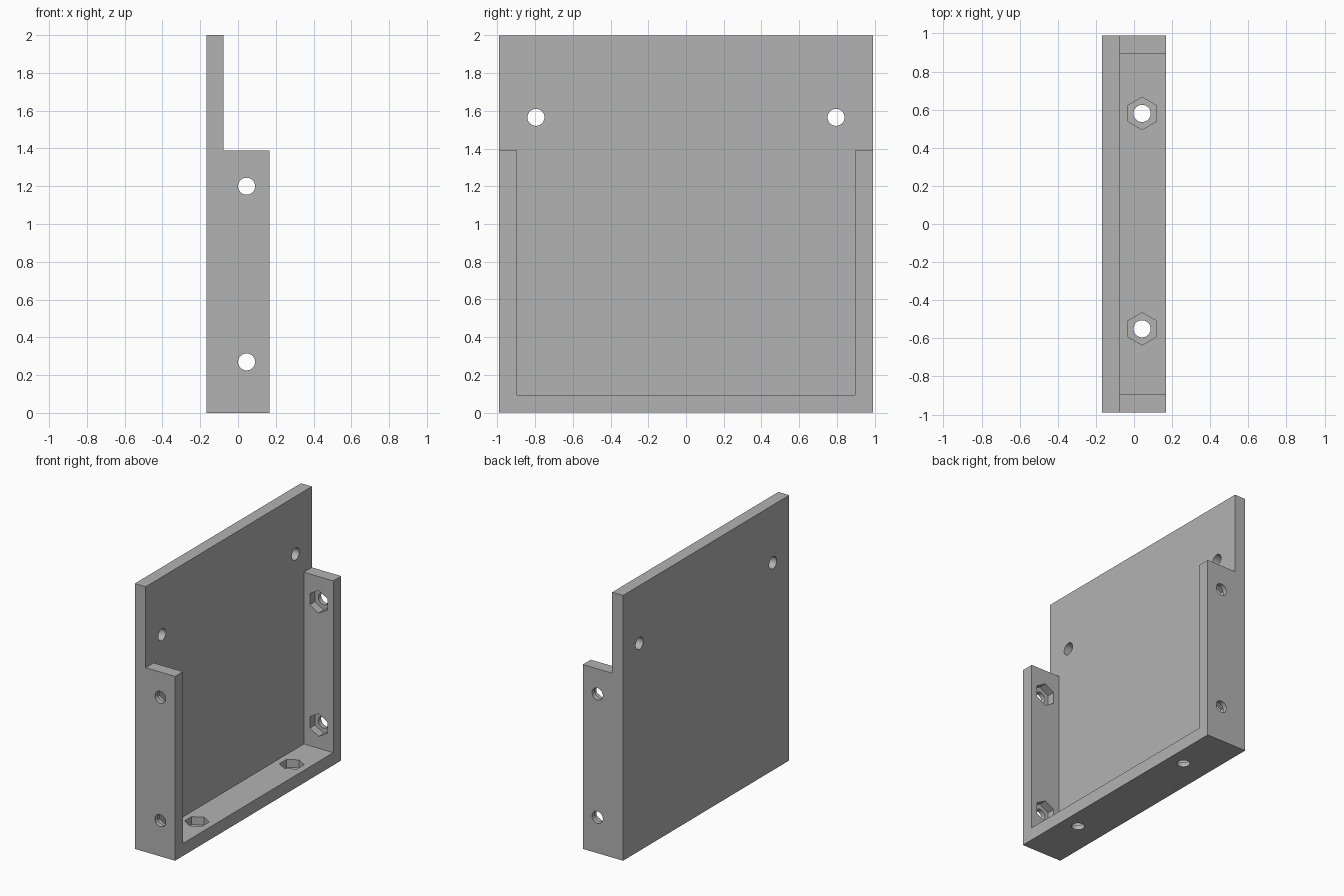
import bpy
import math
from mathutils import Vector

cube = bpy.data.objects.get("Cube")
if cube:
    bpy.data.objects.remove(cube, do_unlink=True)

# Overall dimensions
X0, X1, PLATE_X = -0.168, 0.168, -0.077
HALF_Y, WALL = 0.99, 0.095
TOP, RIM = 2.0, 1.39
MID_X = (PLATE_X + X1) / 2
HOLE_R, NUT_R, NUT_DEPTH = 0.045, 0.085, 0.06

grey = bpy.data.materials.new("plain grey")
grey.use_nodes = True
grey.diffuse_color = (0.45, 0.45, 0.45, 1)
grey.node_tree.nodes["Principled BSDF"].inputs["Base Color"].default_value = (0.45, 0.45, 0.45, 1)


def box(name, low, high):
    low, high = Vector(low), Vector(high)
    bpy.ops.mesh.primitive_cube_add(size=1, location=(low + high) / 2)
    ob = bpy.context.object
    ob.name = name
    ob.scale = high - low
    bpy.ops.object.transform_apply(location=True, rotation=True, scale=True)
    return ob


def prism(name, sides, radius, start, end):
    """Regular prism running from start to end."""
    start, end = Vector(start), Vector(end)
    axis = end - start
    bpy.ops.mesh.primitive_cylinder_add(
        vertices=sides, radius=radius, depth=axis.length, location=(start + end) / 2)
    ob = bpy.context.object
    ob.name = name
    if abs(axis.x) > 0:
        ob.rotation_euler.y = math.pi / 2
    elif abs(axis.y) > 0:
        ob.rotation_euler.x = math.pi / 2
    bpy.ops.object.transform_apply(location=True, rotation=True, scale=True)
    return ob


def cut(body, cutter):
    cutter.hide_render = True
    mod = body.modifiers.new("cut", "BOOLEAN")
    mod.operation, mod.solver, mod.object = "DIFFERENCE", "EXACT", cutter
    bpy.context.view_layer.objects.active = body
    bpy.ops.object.modifier_apply(modifier=mod.name)
    bpy.data.objects.remove(cutter, do_unlink=True)


# Bracket: tall back plate with low side walls and a floor
bracket = box("mounting_bracket", (X0, -HALF_Y, 0), (X1, HALF_Y, TOP))
cut(bracket, box("upper_cutter", (PLATE_X, -2, RIM), (1, 2, 3)))
cut(bracket, box("recess_cutter", (PLATE_X, WALL - HALF_Y, WALL), (1, HALF_Y - WALL, 3)))

# Screw holes through the back plate
for y in (-0.795, 0.795):
    cut(bracket, prism("plate_hole", 32, HOLE_R, (-0.5, y, 1.565), (0.5, y, 1.565)))

# Screw holes and hexagonal nut pockets in the side walls
inner = HALF_Y - WALL
for z in (0.27, 1.2):
    cut(bracket, prism("wall_hole", 32, HOLE_R, (MID_X, -1.2, z), (MID_X, 1.2, z)))
    reach = inner + NUT_DEPTH
    cut(bracket, prism("wall_nut", 6, NUT_R, (MID_X, -reach, z), (MID_X, reach, z)))

# Screw holes and nut pockets in the floor
for y in (-0.55, 0.58):
    cut(bracket, prism("floor_hole", 32, HOLE_R, (MID_X - 0.003, y, -0.2), (MID_X - 0.003, y, 0.3)))
    cut(bracket, prism("floor_nut", 6, NUT_R, (MID_X - 0.003, y, WALL - NUT_DEPTH), (MID_X - 0.003, y, 0.3)))

bracket.data.materials.clear()
bracket.data.materials.append(grey)
bpy.ops.object.select_all(action="DESELECT")
bracket.select_set(True)
bpy.context.view_layer.objects.active = bracket
bpy.ops.object.shade_smooth_by_angle(angle=math.radians(30))
